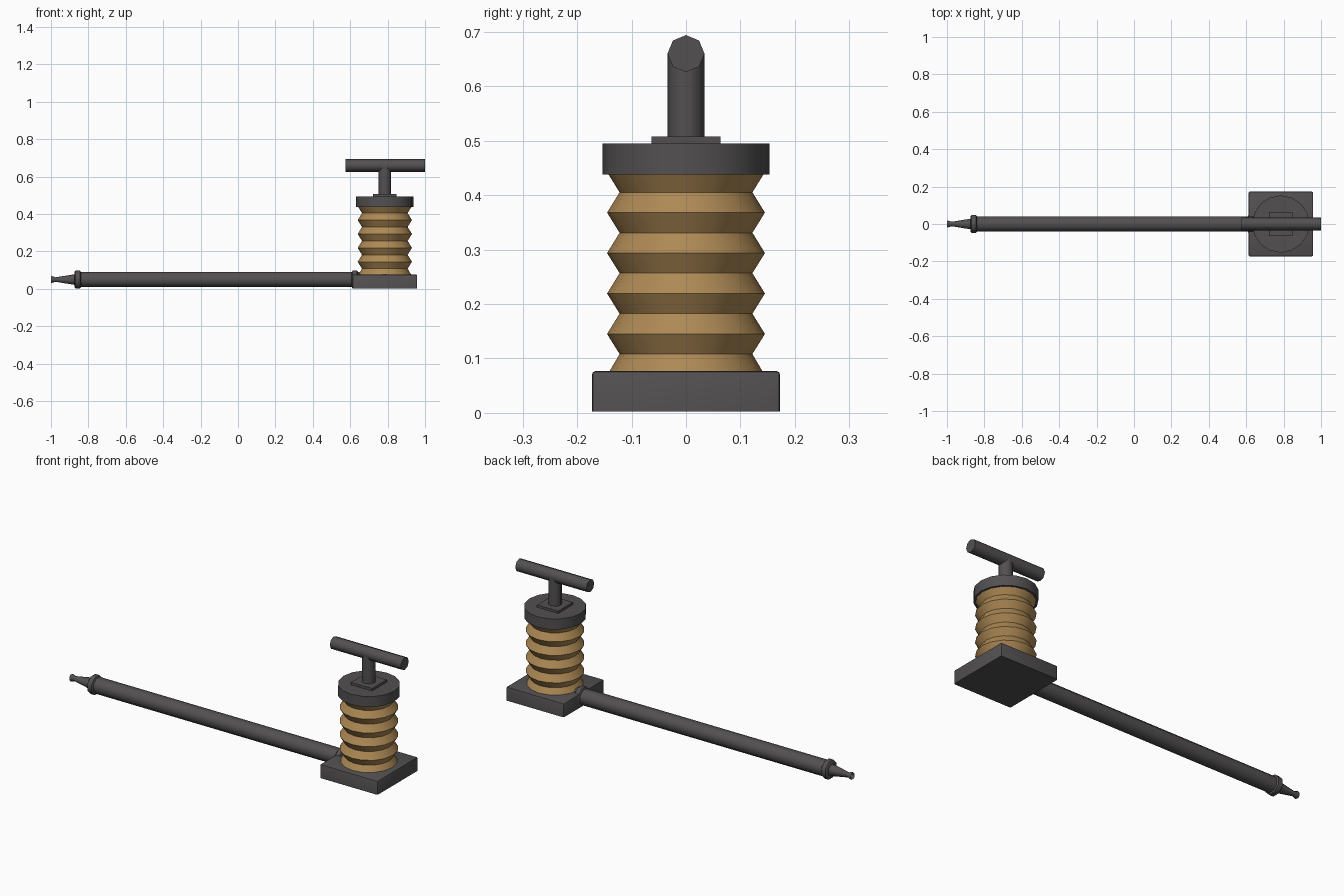
import bpy, bmesh, math
from mathutils import Matrix

if "Cube" in bpy.data.objects:
    bpy.data.objects.remove(bpy.data.objects["Cube"])

CX = 0.785      # pump centre
HOSE_Z = 0.05   # hose axis height


def material(name, rgb):
    m = bpy.data.materials.new(name)
    m.diffuse_color = (*rgb, 1)
    m.use_nodes = True
    m.node_tree.nodes["Principled BSDF"].inputs["Base Color"].default_value = m.diffuse_color
    return m


dark = material("dark_grey", (0.085, 0.08, 0.082))
tan = material("tan_leather", (0.42, 0.25, 0.09))


def finish(name, bm, mat, angle):
    bmesh.ops.recalc_face_normals(bm, faces=bm.faces)
    mesh = bpy.data.meshes.new(name)
    bm.to_mesh(mesh)
    bm.free()
    mesh.materials.append(mat)
    ob = bpy.data.objects.new(name, mesh)
    bpy.context.collection.objects.link(ob)
    bpy.ops.object.select_all(action='DESELECT')
    ob.select_set(True)
    bpy.context.view_layer.objects.active = ob
    bpy.ops.object.shade_smooth_by_angle(angle=math.radians(angle))
    return ob


def lathe(name, profile, sides, mat, origin, along_x=False, turn=0.0, angle=30):
    """Spin (radius, height) points into a closed solid along z or x."""
    bm = bmesh.new()
    rings = []
    for r, h in profile:
        rings.append([bm.verts.new((r * math.cos(a), r * math.sin(a), h))
                      for a in (turn + 2 * math.pi * i / sides for i in range(sides))])
    for lo, hi in zip(rings, rings[1:]):
        for i in range(sides):
            j = (i + 1) % sides
            bm.faces.new((lo[i], lo[j], hi[j], hi[i]))
    bm.faces.new(rings[0][::-1])
    bm.faces.new(rings[-1])
    m = Matrix.Translation(origin)
    if along_x:
        m = m @ Matrix.Rotation(math.pi / 2, 4, 'Y')
    bm.transform(m)
    return finish(name, bm, mat, angle)


def box(name, size, centre, mat, bevel=0.0):
    bm = bmesh.new()
    bmesh.ops.create_cube(bm, size=1, matrix=Matrix.Translation(centre) @ Matrix.Diagonal((*size, 1)))
    if bevel:
        # soften the top rim and upright corners, keep the underside sharp
        edges = [e for e in bm.edges if max(v.co.z for v in e.verts) > centre[2]]
        bmesh.ops.bevel(bm, geom=edges, offset=bevel, segments=2, profile=0.5, affect='EDGES')
    return finish(name, bm, mat, 30)


# Base block
box("base", (0.346, 0.346, 0.074), (CX, 0, 0.040), dark, 0.007)

# Folded bellows
folds = [(0.142, 0.074)]
for k in range(5):
    z = 0.108 + 0.0743 * k
    folds += [(0.122, z), (0.145, z + 0.037)]
lathe("bellows", folds, 16, tan, (CX, 0, 0), angle=30)

# Top cap and small square plate
lathe("cap", [(0.153, 0.438), (0.153, 0.495)], 16, dark, (CX, 0, 0))
box("handle_plate", (0.126, 0.126, 0.017), (CX, 0, 0.4995), dark)

# T-handle
lathe("handle_stem", [(0.034, 0.5), (0.034, 0.66)], 8, dark, (CX, 0, 0), angle=50)
lathe("handle_bar", [(0.034, -0.213), (0.034, 0.213)], 8, dark,
      (0.787, 0, 0.66), along_x=True, angle=50)

# Hose with a collar at each end
T = math.pi / 8
lathe("hose", [(0.043, -0.85), (0.043, 0.65)], 8, dark, (0, 0, HOSE_Z),
      along_x=True, turn=T, angle=50)
for name, x in (("base_collar", 0.625), ("nozzle_collar", -0.857)):
    lathe(name, [(0.044, x - 0.017), (0.051, x - 0.012), (0.051, x + 0.012), (0.044, x + 0.017)],
          8, dark, (0, 0, HOSE_Z), along_x=True, turn=T, angle=50)

# Tapered nozzle with flared, hollow tip
lathe("nozzle", [(0.008, -0.975), (0.018, -1.0), (0.020, -0.995), (0.013, -0.975), (0.032, -0.865)],
      8, dark, (0, 0, HOSE_Z), along_x=True, turn=T, angle=50)
